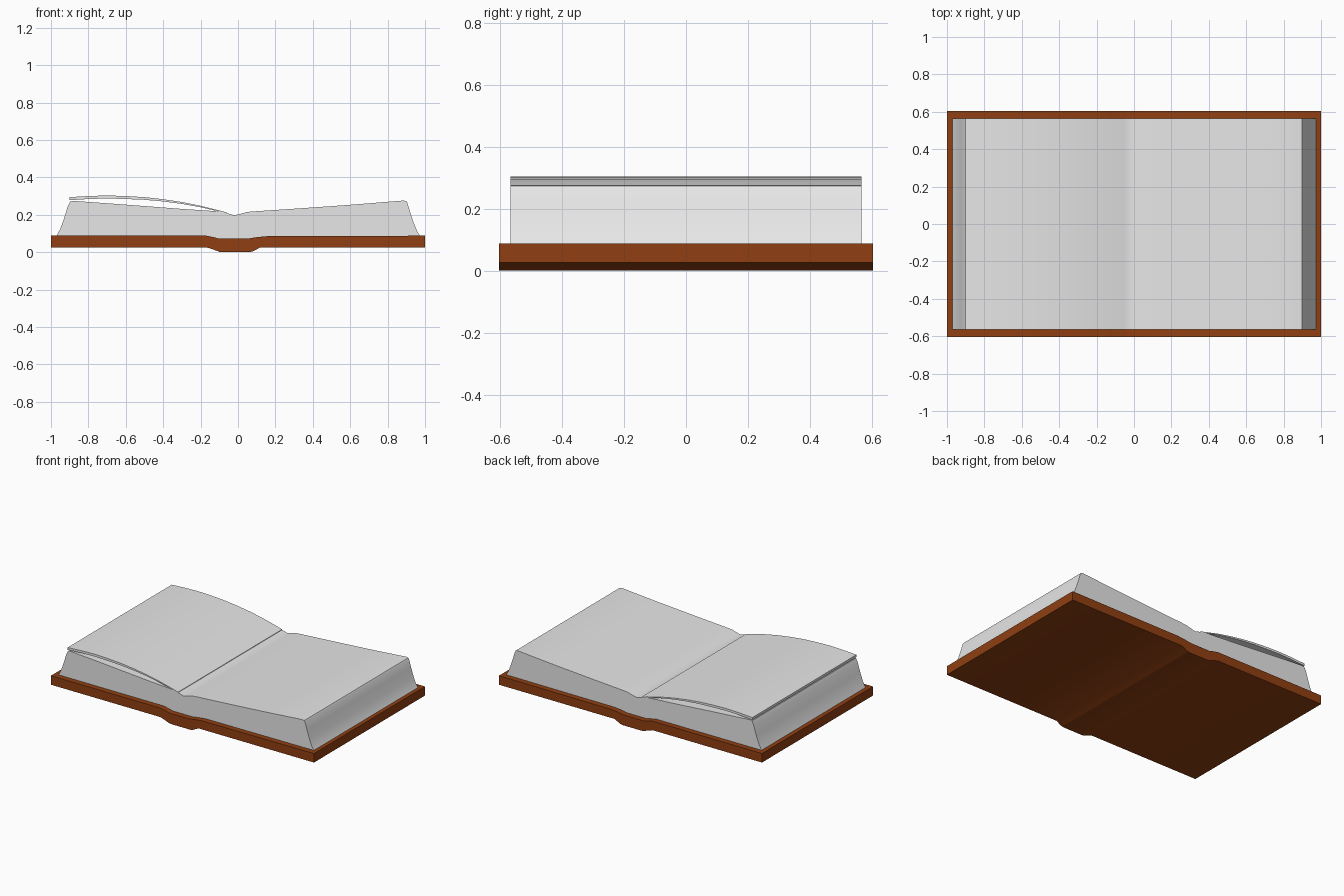
import bpy, bmesh, math


def material(name, rgb):
    m = bpy.data.materials.new(name)
    m.diffuse_color = (*rgb, 1)
    return m


paper = material("paper white", (0.8, 0.8, 0.8))
leather = material("brown leather", (0.28, 0.05, 0.006))


def prism(name, profile, half_depth, mat):
    """Extrude an (x, z) outline along y."""
    bm = bmesh.new()
    f = bm.faces.new([bm.verts.new((x, -half_depth, z)) for x, z in profile])
    new = bmesh.ops.extrude_face_region(bm, geom=[f])["geom"]
    bmesh.ops.translate(bm, vec=(0, 2 * half_depth, 0),
                        verts=[v for v in new if isinstance(v, bmesh.types.BMVert)])
    bmesh.ops.recalc_face_normals(bm, faces=bm.faces)
    me = bpy.data.meshes.new(name)
    bm.to_mesh(me)
    bm.free()
    ob = bpy.data.objects.new(name, me)
    bpy.context.collection.objects.link(ob)
    me.materials.append(mat)
    bpy.ops.object.select_all(action='DESELECT')
    ob.select_set(True)
    bpy.context.view_layer.objects.active = ob
    bpy.ops.object.shade_smooth_by_angle(angle=math.radians(35))
    return ob


# Cover boards with the spine dipping below them
prism("cover", [
    (-1, 0.026), (-0.17, 0.026), (-0.14, 0.017), (-0.10, 0.002), (-0.08, 0),
    (0.06, 0), (0.08, 0.004), (0.12, 0.026), (1, 0.026),
    (1, 0.088), (0.15, 0.085), (0.10, 0.08), (0.05, 0.072),
    (-0.10, 0.072), (-0.13, 0.08), (-0.17, 0.088), (-1, 0.088)], 0.603, leather)

# Page block with flared fore edges and a gutter in the middle
prism("page_block", [
    (-0.972, 0.084), (-0.17, 0.084), (-0.10, 0.068), (0.05, 0.068), (0.15, 0.08),
    (0.975, 0.084), (0.957, 0.113), (0.94, 0.155), (0.92, 0.215), (0.905, 0.264),
    (0.899, 0.273), (0.885, 0.276), (0.60, 0.253), (0.30, 0.232), (0.10, 0.219),
    (0.05, 0.215), (0.01, 0.204), (-0.02, 0.197), (-0.05, 0.206), (-0.10, 0.218),
    (-0.30, 0.231), (-0.60, 0.254), (-0.88, 0.274), (-0.897, 0.27),
    (-0.91, 0.245), (-0.93, 0.18), (-0.95, 0.125)], 0.565, paper)

# Loose leaf arching over the left half
arc = [(-0.06, 0.212), (-0.10, 0.223), (-0.20, 0.248), (-0.30, 0.268), (-0.40, 0.283),
       (-0.50, 0.294), (-0.60, 0.300), (-0.70, 0.303), (-0.80, 0.300), (-0.90, 0.294)]
under = [(x, z - 0.004 - 0.012 * min(1, -x / 0.6)) for x, z in reversed(arc)]
prism("loose_page", arc + under, 0.565, paper)
